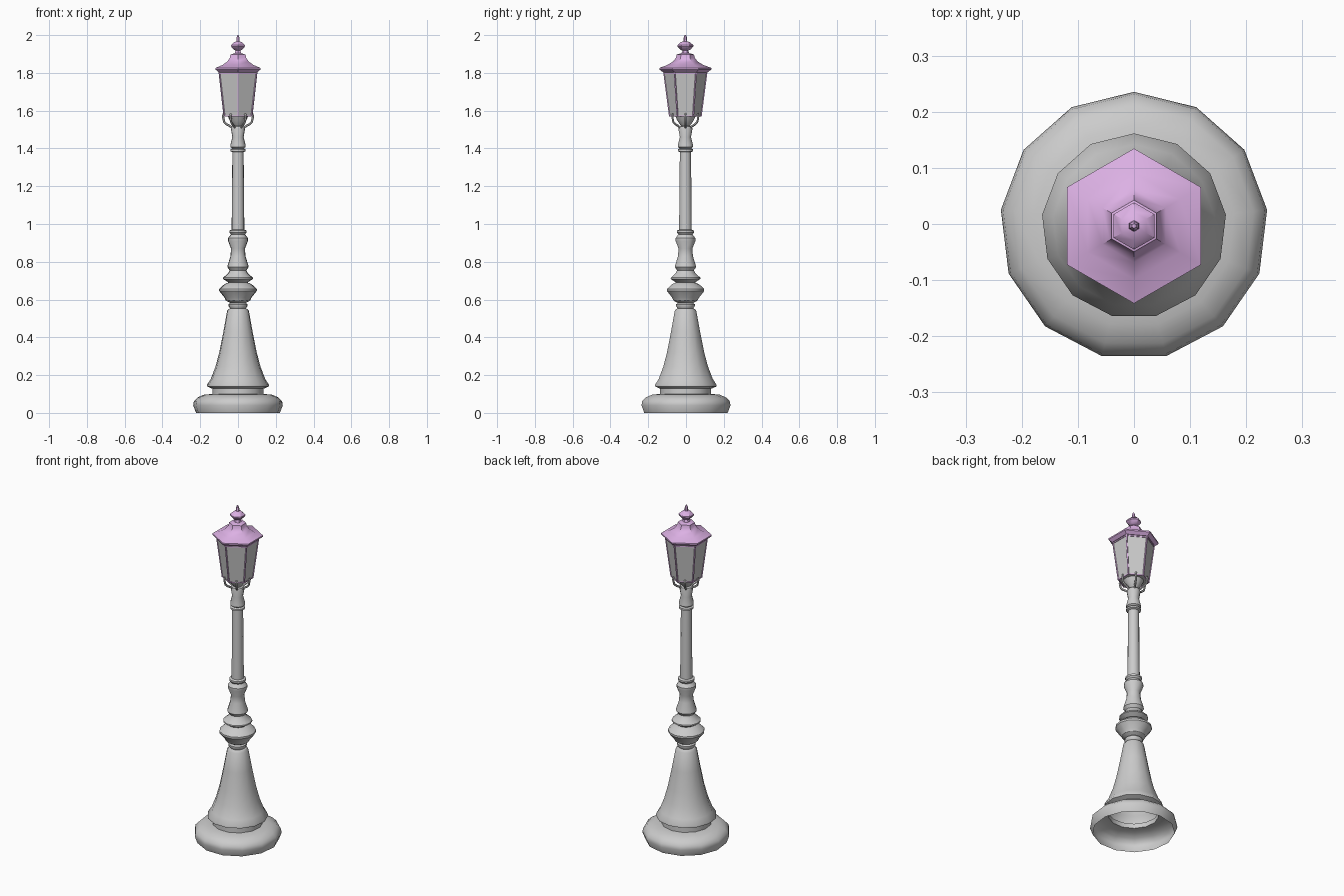
import bpy, bmesh, math
from mathutils import Vector

if "Cube" in bpy.data.objects:
    bpy.data.objects.remove(bpy.data.objects["Cube"])

AXIS_Y = -0.0035   # the 13-sided base is centred by its bounds

purple = bpy.data.materials.new("purple_metal")
purple.diffuse_color = (0.72, 0.44, 0.78, 1)
purple.use_nodes = True
purple.node_tree.nodes["Principled BSDF"].inputs["Base Color"].default_value = purple.diffuse_color


def finish(name, bm, mat=None, smooth=True):
    bmesh.ops.recalc_face_normals(bm, faces=bm.faces)
    me = bpy.data.meshes.new(name)
    bm.to_mesh(me)
    bm.free()
    ob = bpy.data.objects.new(name, me)
    ob.location.y = AXIS_Y
    bpy.context.collection.objects.link(ob)
    if mat:
        me.materials.append(mat)
    if smooth:
        bpy.ops.object.select_all(action='DESELECT')
        ob.select_set(True)
        bpy.context.view_layer.objects.active = ob
        bpy.ops.object.shade_smooth_by_angle(angle=math.radians(35))
    return ob


def lathe(name, profile, sides, mat=None, cap_low=False, cap_high=False):
    """Turn (radius, z) points round the axis, with one corner on +y."""
    bm = bmesh.new()
    rings = []
    for r, z in profile:
        angles = [math.pi / 2 + math.tau * i / sides for i in range(sides)]
        rings.append([bm.verts.new((r * math.cos(a), r * math.sin(a), z)) for a in angles])
    for lo, hi in zip(rings, rings[1:]):
        for i in range(sides):
            j = (i + 1) % sides
            bm.faces.new((lo[i], lo[j], hi[j], hi[i]))
    if cap_low:
        bm.faces.new(rings[0][::-1])
    if cap_high:
        bm.faces.new(rings[-1])
    return finish(name, bm, mat)


def tube(bm, points, radius, sides):
    """Sweep a small round section along a path."""
    pts = [Vector(p) for p in points]
    rings = []
    for k, p in enumerate(pts):
        t = (pts[min(k + 1, len(pts) - 1)] - pts[max(k - 1, 0)]).normalized()
        radial = Vector((pts[0].x + pts[-1].x, pts[0].y + pts[-1].y, 0))
        side = t.cross(radial).normalized() if t.cross(radial).length > 1e-5 else t.orthogonal().normalized()
        up = t.cross(side)
        rings.append([bm.verts.new(p + radius * (side * math.cos(math.tau * (i + .5) / sides)
                                                 + up * math.sin(math.tau * (i + .5) / sides)))
                      for i in range(sides)])
    for lo, hi in zip(rings, rings[1:]):
        for i in range(sides):
            j = (i + 1) % sides
            bm.faces.new((lo[i], lo[j], hi[j], hi[i]))
    bm.faces.new(rings[0][::-1])
    bm.faces.new(rings[-1])


def polar(r, z, angle):
    return (r * math.cos(angle), r * math.sin(angle), z)


# Hollow foot and flared pedestal
lathe("pedestal", [(.224, 0), (.239, .04), (.235, .062), (.215, .082), (.18, .097), (.137, .1),
                   (.137, .128), (.165, .14), (.165, .149), (.145, .18), (.12, .245),
                   (.1, .32), (.078, .43), (.058, .54), (.05, .55)], 13)

# Turned knops above the pedestal
lathe("turned_knops", [(.05, .55), (.042, .553), (.05, .565), (.05, .575), (.042, .582), (.065, .595),
                       (.072, .61), (.1, .645), (.1, .656), (.072, .682), (.05, .69),
                       (.08, .709), (.079, .716), (.052, .74), (.045, .755), (.057, .772),
                       (.055, .782), (.04, .83), (.037, .87), (.053, .91), (.053, .925),
                       (.038, .945), (.046, .955), (.046, .965), (.034, .97)], 13)

# Post shaft and its capital
lathe("post", [(.034, .965), (.030, 1.38), (.041, 1.385), (.041, 1.395), (.031, 1.4),
               (.041, 1.408), (.041, 1.418), (.03, 1.46), (.038, 1.505), (.034, 1.515),
               (.018, 1.52)], 13, cap_high=True)

# Cup that carries the lantern
lathe("lantern_cup", [(.02, 1.515), (.032, 1.53), (.045, 1.55), (.055, 1.572)], 13, cap_high=True)

# Glass body
lathe("lantern_glass", [(.083, 1.572), (.114, 1.805)], 6, cap_low=True)

# Purple corner bars with bottom and top rails
bm = bmesh.new()
for i in range(6):
    a, b = (math.pi / 2 + math.pi / 3 * (i + k) for k in (0, 1))
    tube(bm, [polar(.083, 1.57, a), polar(.114, 1.808, a)], .005, 4)
    tube(bm, [polar(.083, 1.572, a), polar(.083, 1.572, b)], .004, 4)
    tube(bm, [polar(.113, 1.797, a), polar(.113, 1.797, b)], .004, 4)
finish("lantern_frame", bm, purple, smooth=False)

# Hexagonal roof with concave slopes and a cresting
lathe("lantern_roof", [(.11, 1.803), (.118, 1.803), (.138, 1.818), (.138, 1.826), (.095, 1.842),
                       (.065, 1.86), (.05, 1.88), (.046, 1.897), (.036, 1.9), (.022, 1.904)],
      6, purple, cap_low=True, cap_high=True)

# Finial
lathe("finial", [(.022, 1.9), (.015, 1.918), (.028, 1.924), (.042, 1.94), (.042, 1.947),
                 (.025, 1.962), (.01, 1.967), (.009, 1.985), (.004, 2.0)],
      6, purple, cap_high=True)

# Six curved brackets, one under each glass panel
bm = bmesh.new()
for i in range(6):
    a = math.pi / 3 * i
    path = [(.025, 1.505), (.042, 1.518), (.06, 1.528), (.073, 1.54), (.077, 1.556),
            (.08, 1.572), (.076, 1.582), (.069, 1.58)]
    tube(bm, [polar(r, z, a) for r, z in path], .006, 6)
finish("lantern_brackets", bm)
